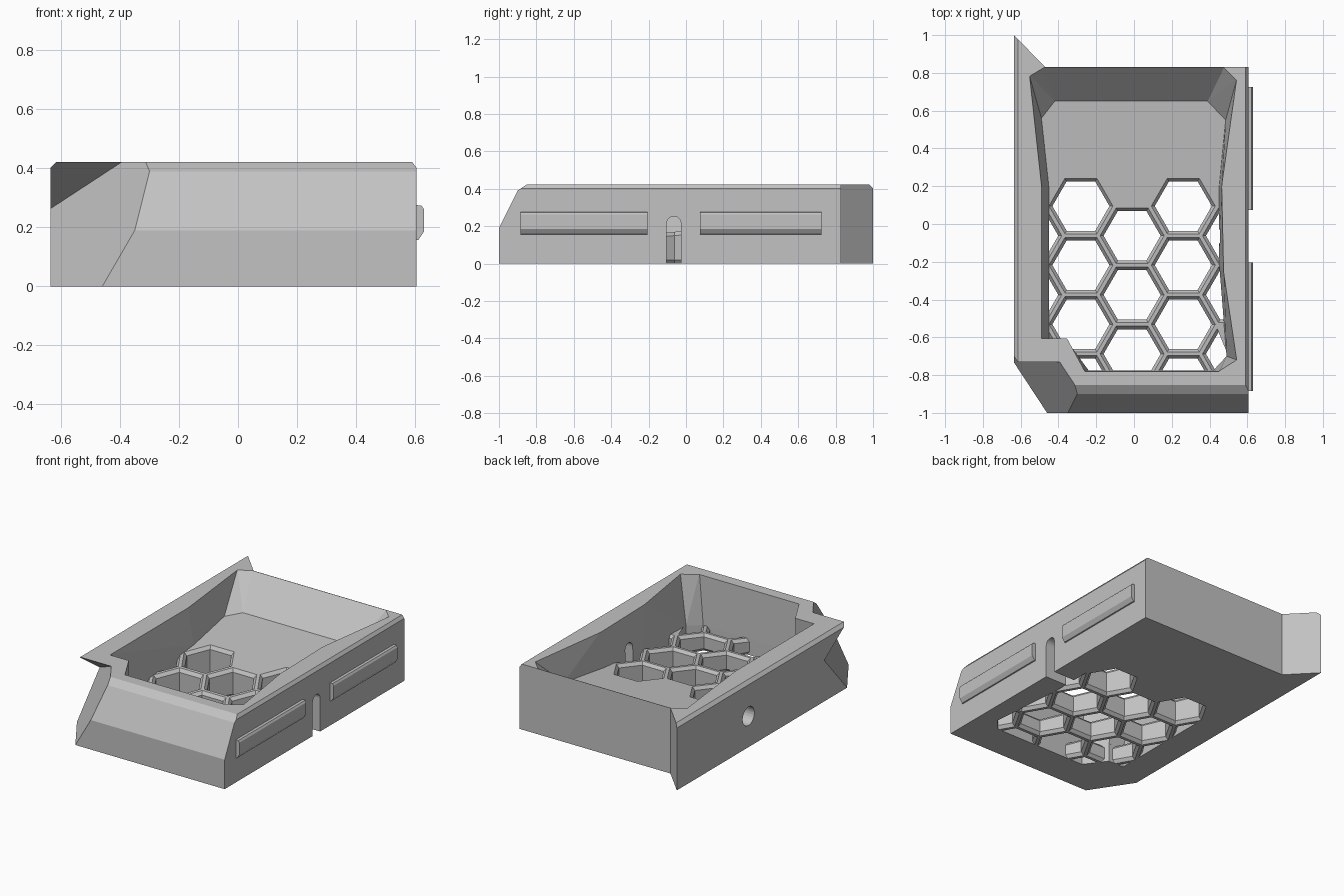
import bpy, bmesh, math
from mathutils import Vector

if "Cube" in bpy.data.objects:
    bpy.data.objects.remove(bpy.data.objects["Cube"])

grey = bpy.data.materials.new("light_grey")
grey.diffuse_color = (0.54, 0.54, 0.54, 1)
grey.use_nodes = True
grey.node_tree.nodes["Principled BSDF"].inputs["Base Color"].default_value = grey.diffuse_color


def floor_z(y):
    return 0.175 + 0.09 * y


def make_object(name, bm):
    bmesh.ops.recalc_face_normals(bm, faces=bm.faces)
    mesh = bpy.data.meshes.new(name)
    bm.to_mesh(mesh)
    bm.free()
    mesh.materials.append(grey)
    ob = bpy.data.objects.new(name, mesh)
    bpy.context.collection.objects.link(ob)
    return ob


def add_loft(bm, rings):
    """Closed solid through rings of equal point count."""
    rows = [[bm.verts.new(p) for p in ring] for ring in rings]
    n = len(rows[0])
    for a, b in zip(rows, rows[1:]):
        for i in range(n):
            j = (i + 1) % n
            bm.faces.new((a[i], a[j], b[j], b[i]))
    bm.faces.new(rows[0][::-1])
    bm.faces.new(rows[-1])


def loft(name, rings):
    bm = bmesh.new()
    add_loft(bm, rings)
    bmesh.ops.triangulate(bm, faces=[f for f in bm.faces if len(f.verts) == 4])
    return make_object(name, bm)


def clip(bm, point, normal):
    """Remove what lies on the normal side of a plane and cap the cut."""
    geom = bm.verts[:] + bm.edges[:] + bm.faces[:]
    bmesh.ops.bisect_plane(bm, geom=geom, plane_co=point, plane_no=normal,
                           clear_outer=True, dist=1e-5)
    bmesh.ops.holes_fill(bm, edges=[e for e in bm.edges if e.is_boundary], sides=0)


def boolean(ob, cutter, operation):
    mod = ob.modifiers.new("cut", 'BOOLEAN')
    mod.operation, mod.solver, mod.object = operation, 'EXACT', cutter
    bpy.context.view_layer.update()
    result = bpy.data.meshes.new_from_object(
        ob.evaluated_get(bpy.context.evaluated_depsgraph_get()))
    ob.modifiers.clear()
    ob.data = result
    bpy.data.objects.remove(cutter)


# Outer block with the rear fin
outline = [(-0.635, -1), (0.605, -1), (0.605, 0.83), (-0.47, 0.83), (-0.635, 1)]
bm = bmesh.new()
add_loft(bm, [[(x, y, z) for x, y in outline] for z in (0, 0.422)])
# Sloped front, then small edge chamfers
clip(bm, (0, -1, 0.19), (0, -0.2, 0.1))
clip(bm, (0, -0.9, 0.39), (0, -0.03, 0.045))
clip(bm, (0.605, 0, 0.402), (0.02, 0, 0.015))
clip(bm, (-0.635, 0, 0.402), (-0.02, 0, 0.02))
tray = make_object("tray_body", bm)

# Undercut facet on the front left corner, below an overhanging lip
bm = bmesh.new()
bmesh.ops.create_cube(bm, size=2.4)
bmesh.ops.translate(bm, verts=bm.verts, vec=(-0.8, -1, 0.3))
clip(bm, (-0.46, -1, 0), Vector((0.019, 0.0125, -0.011)))
clip(bm, (-0.405, -0.72, 0.415), Vector((0, 0.135, 0.195)))
boolean(tray, make_object("corner_cutter", bm), 'DIFFERENCE')

# Inner cavity with sloping floor and ramped back
low = [(-0.24, -0.775), (0.42, -0.775), (0.49, -0.70), (0.45, -0.2), (0.45, 0.19),
       (0.485, 0.55), (0.39, 0.65), (-0.42, 0.65), (-0.49, 0.56), (-0.45, 0.19),
       (-0.45, -0.64), (-0.34, -0.64)]
high = [(-0.26, -0.78), (0.45, -0.78), (0.545, -0.72), (0.475, -0.25), (0.465, 0.2),
        (0.545, 0.77), (0.48, 0.835), (-0.48, 0.835), (-0.555, 0.79), (-0.49, 0.19),
        (-0.49, -0.605), (-0.355, -0.605)]
cavity = loft("cavity_cutter", [[(x, y, floor_z(y)) for x, y in low],
                                [(x, y, 0.43) for x, y in high]])
boolean(tray, cavity, 'DIFFERENCE')

# Honeycomb openings, chamfered top and bottom, kept inside the cavity
bm = bmesh.new()
for col in range(-2, 3):
    for row in range(4):
        cx = -0.01 + 0.271 * col
        cy = (-0.062 if col % 2 == 0 else 0.095) - 0.313 * row
        if cy < -0.9:
            continue

        def ring(radius, height):
            pts = [(cx + radius * math.cos(k * math.pi / 3),
                    cy + radius * math.sin(k * math.pi / 3)) for k in range(6)]
            return [(x, y, height(y)) for x, y in pts]

        add_loft(bm, [ring(0.174, lambda y: -0.005),
                      ring(0.151, lambda y: 0.02),
                      ring(0.151, lambda y: floor_z(y) - 0.02),
                      ring(0.174, lambda y: floor_z(y) + 0.005)])
honeycomb = make_object("honeycomb_cutter", bm)
footprint = loft("footprint", [[(x, y, z) for x, y in low] for z in (-0.1, 0.5)])
boolean(honeycomb, footprint, 'INTERSECT')
boolean(tray, honeycomb, 'DIFFERENCE')

# Round-topped slot through the right wall
arch = [(-0.103, -0.05), (-0.027, -0.05)]
arch += [(-0.065 + 0.038 * math.cos(k * math.pi / 10),
          0.215 + 0.038 * math.sin(k * math.pi / 10)) for k in range(11)]
slot = loft("slot_cutter", [[(x, y, z) for y, z in arch] for x in (0.435, 0.7)])
boolean(tray, slot, 'DIFFERENCE')

# Blind round hole in the left wall
hole = [(0.27 + 0.06 * math.cos(k * math.pi / 12),
         0.2 + 0.06 * math.sin(k * math.pi / 12)) for k in range(24)]
bore = loft("hole_cutter", [[(x, y, z) for y, z in hole] for x in (-0.7, -0.55)])
boolean(tray, bore, 'DIFFERENCE')

# Two raised rails on the right wall
rail = [(0.6, 0.155), (0.612, 0.158), (0.63, 0.185), (0.63, 0.262), (0.622, 0.274), (0.6, 0.276)]
for name, y0, y1 in (("front_rail", -0.885, -0.205), ("rear_rail", 0.075, 0.725)):
    loft(name, [[(x, y, z) for x, z in rail] for y in (y0, y1)])
